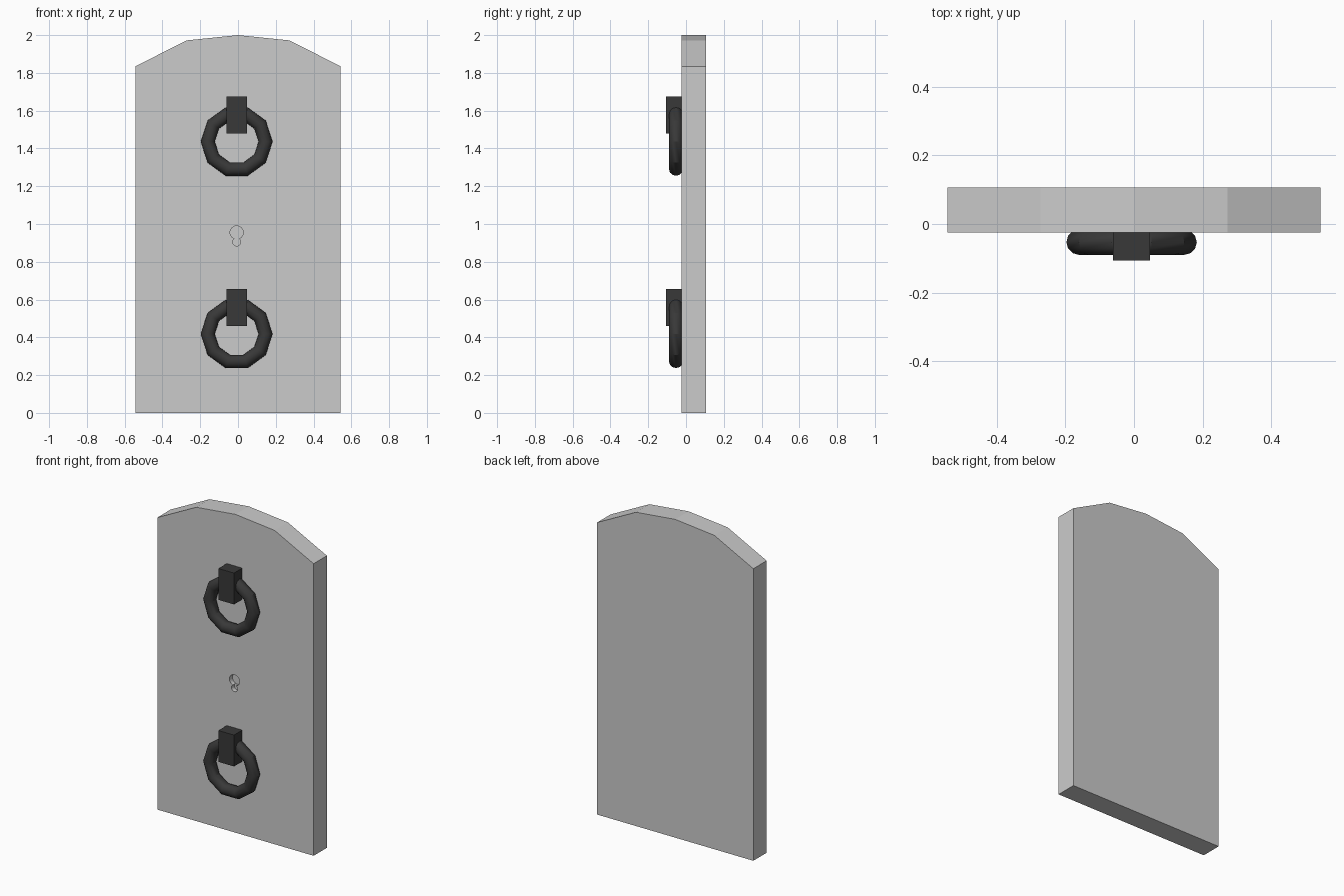
import bpy, bmesh, math

if "Cube" in bpy.data.objects:
    bpy.data.objects.remove(bpy.data.objects["Cube"])

FRONT, BACK = -0.025, 0.107


def finish(name, bm):
    bmesh.ops.recalc_face_normals(bm, faces=bm.faces[:])
    mesh = bpy.data.meshes.new(name)
    bm.to_mesh(mesh)
    bm.free()
    ob = bpy.data.objects.new(name, mesh)
    bpy.context.collection.objects.link(ob)
    return ob


def box(name, x0, x1, y0, y1, z0, z1):
    bm = bmesh.new()
    bmesh.ops.create_cube(bm, size=1)
    bmesh.ops.scale(bm, vec=(x1 - x0, y1 - y0, z1 - z0), verts=bm.verts)
    bmesh.ops.translate(bm, vec=((x0 + x1) / 2, (y0 + y1) / 2, (z0 + z1) / 2), verts=bm.verts)
    return finish(name, bm)


iron = bpy.data.materials.new("dark_iron")
iron.diffuse_color = (0.04, 0.04, 0.04, 1)
iron.use_nodes = True
iron.node_tree.nodes["Principled BSDF"].inputs["Base Color"].default_value = iron.diffuse_color

# Door slab with a faceted arched top
profile = [(-0.543, 0), (0.543, 0), (0.543, 1.835), (0.272, 1.972),
           (0, 2), (-0.272, 1.972), (-0.543, 1.835)]
bm = bmesh.new()
face = bm.faces.new([bm.verts.new((x, FRONT, z)) for x, z in profile])
ext = bmesh.ops.extrude_face_region(bm, geom=[face])["geom"]
bmesh.ops.translate(bm, vec=(0, BACK - FRONT, 0),
                    verts=[v for v in ext if isinstance(v, bmesh.types.BMVert)])
slab = finish("door_slab", bm)

# Keyhole recess: a large round hole and a smaller one below it
for z, r, depth in ((0.955, 0.035, 0.03), (0.905, 0.021, 0.028)):
    bpy.ops.mesh.primitive_cylinder_add(vertices=24, radius=r, depth=2 * depth,
                                        location=(-0.007, FRONT, z),
                                        rotation=(math.pi / 2, 0, 0))
    cutter = bpy.context.object
    cutter.name = "keyhole_cutter"
    cutter.hide_render = True
    mod = slab.modifiers.new("keyhole", "BOOLEAN")
    mod.operation = "DIFFERENCE"
    mod.solver = "EXACT"
    mod.object = cutter
    bpy.context.view_layer.objects.active = slab
    bpy.ops.object.modifier_apply(modifier=mod.name)
    bpy.data.objects.remove(cutter)

# Ring pulls hanging from block brackets
for label, ring_z in (("upper", 1.436), ("lower", 0.418)):
    bpy.ops.mesh.primitive_torus_add(major_segments=10, minor_segments=12,
                                     major_radius=0.153, minor_radius=0.037,
                                     location=(-0.007, -0.053, ring_z),
                                     rotation=(math.pi / 2, 0, 0))
    ring = bpy.context.object
    ring.name = label + "_ring"
    bpy.ops.object.shade_smooth_by_angle(angle=math.radians(32))
    bracket = box(label + "_bracket", -0.061, 0.047, -0.107, FRONT + 0.01,
                  ring_z + 0.042, ring_z + 0.239)
    for ob in (ring, bracket):
        ob.data.materials.append(iron)
